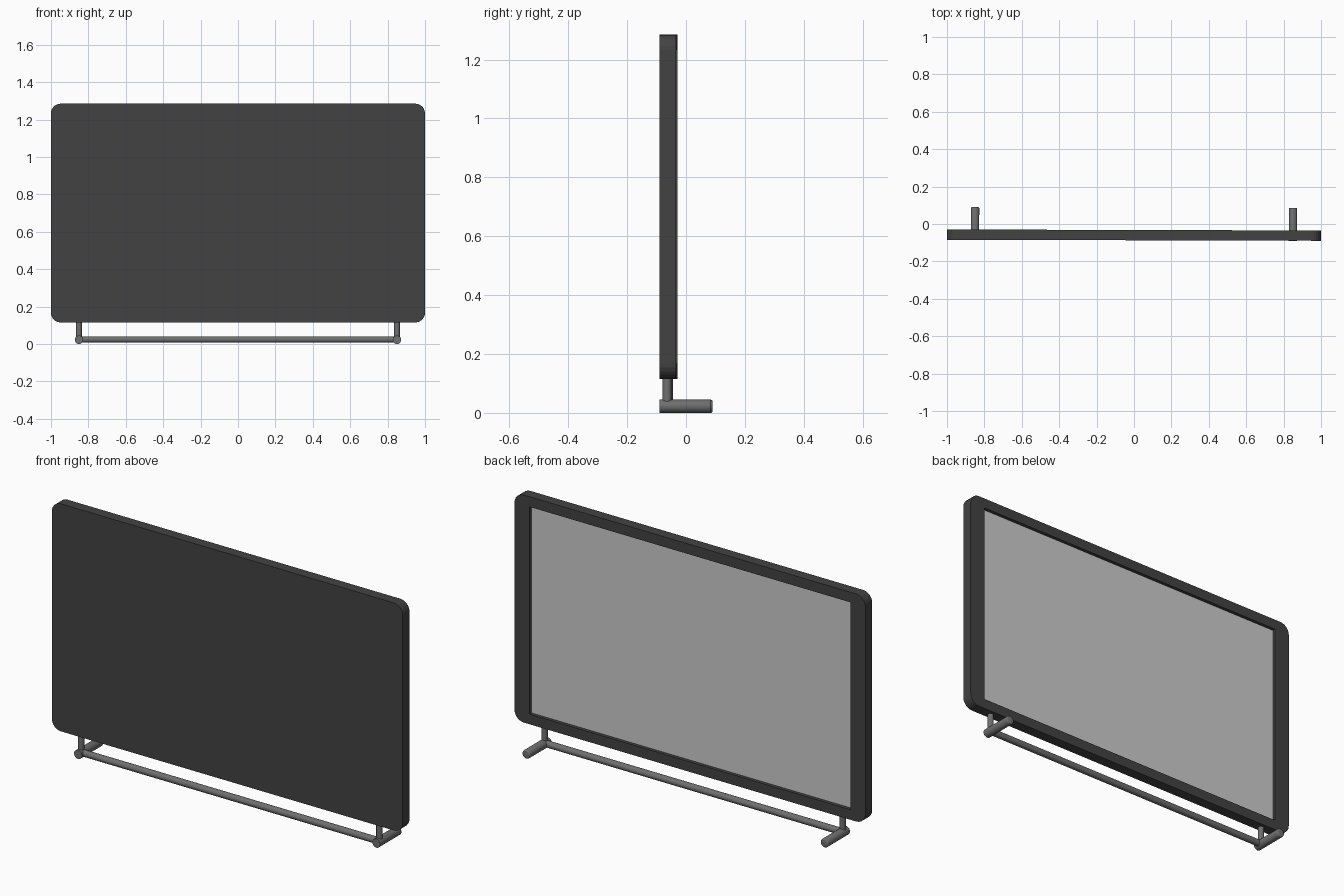
import bpy, bmesh, math
from mathutils import Matrix, Vector

if "Cube" in bpy.data.objects:
    bpy.data.objects.remove(bpy.data.objects["Cube"], do_unlink=True)

TURN = Matrix.Rotation(-0.0027, 4, 'Z')   # the whole stand is turned very slightly
PANEL_Y, PANEL_Z = -0.0595, 0.70
WIDTH, DEPTH, HEIGHT = 2.0, 0.055, 1.17
SIDE_BEZEL, END_BEZEL, RECESS = 0.086, 0.052, 0.02
BACK_Y = PANEL_Y + DEPTH / 2
LEG_X, LEG_R, FRAME_Y = 0.85, 0.0225, -0.062


def material(name, grey):
    mat = bpy.data.materials.new(name)
    mat.use_nodes = True
    colour = (grey, grey, grey, 1)
    mat.diffuse_color = colour
    mat.node_tree.nodes["Principled BSDF"].inputs["Base Color"].default_value = colour
    return mat


def add_object(name, bm, mat):
    bm.transform(TURN)
    mesh = bpy.data.meshes.new(name)
    bm.to_mesh(mesh)
    bm.free()
    mesh.materials.append(mat)
    obj = bpy.data.objects.new(name, mesh)
    bpy.context.collection.objects.link(obj)
    return obj


def select(obj):
    bpy.ops.object.select_all(action='DESELECT')
    obj.select_set(True)
    bpy.context.view_layer.objects.active = obj


def box(size, centre):
    bm = bmesh.new()
    place = Matrix.Translation(centre) @ Matrix.Diagonal((*size, 1))
    bmesh.ops.create_cube(bm, size=1, matrix=place)
    return bm


def tube(name, start, end, radius, mat, end_bevel=0):
    start, end = Vector(start), Vector(end)
    axis = end - start
    place = Matrix.Translation((start + end) / 2) @ axis.to_track_quat('Z', 'Y').to_matrix().to_4x4()
    bm = bmesh.new()
    bmesh.ops.create_cone(bm, cap_ends=True, segments=32, radius1=radius,
                          radius2=radius, depth=axis.length, matrix=place)
    if end_bevel:
        rim = [e for e in bm.edges if all((v.co - end).length < radius * 1.1 for v in e.verts)]
        bmesh.ops.bevel(bm, geom=rim, offset=end_bevel, segments=3, profile=0.5, affect='EDGES')
    obj = add_object(name, bm, mat)
    select(obj)
    bpy.ops.object.shade_smooth_by_angle(angle=math.radians(35))


charcoal = material("charcoal_casing", 0.055)
metal = material("grey_metal", 0.16)
light_grey = material("light_grey_screen", 0.6)

# Casing with rounded corners
bm = box((WIDTH, DEPTH, HEIGHT), (0, PANEL_Y, PANEL_Z))
corners = [e for e in bm.edges if abs(e.verts[0].co.y - e.verts[1].co.y) > DEPTH / 2]
bmesh.ops.bevel(bm, geom=corners, offset=0.052, segments=6, profile=0.5, affect='EDGES')
casing = add_object("casing", bm, charcoal)

# Rectangular recess cut into the back
opening = (WIDTH - 2 * SIDE_BEZEL, HEIGHT - 2 * END_BEZEL)
cutter = add_object("recess_cutter",
                    box((opening[0], 2 * RECESS, opening[1]), (0, BACK_Y, PANEL_Z)), charcoal)
cutter.hide_render = True
cut = casing.modifiers.new("recess", 'BOOLEAN')
cut.operation = 'DIFFERENCE'
cut.solver = 'EXACT'
cut.object = cutter
select(casing)
bpy.ops.object.modifier_apply(modifier=cut.name)
bpy.data.objects.remove(cutter, do_unlink=True)

# Screen plate on the recess floor
add_object("screen", box((opening[0], 0.004, opening[1]),
                         (0, BACK_Y - RECESS + 0.001, PANEL_Z)), light_grey)

# Tubular stand: a foot and a post on each side, joined by a crossbar
for side, x in (("left", LEG_X), ("right", -LEG_X)):
    tube(side + "_foot", (x, -0.088, LEG_R), (x, 0.088, LEG_R), LEG_R, metal, 0.006)
    tube(side + "_post", (x, FRAME_Y, LEG_R), (x, FRAME_Y, 0.13), 0.015, metal)
tube("crossbar", (-LEG_X, FRAME_Y, 0.024), (LEG_X, FRAME_Y, 0.024), 0.017, metal)
